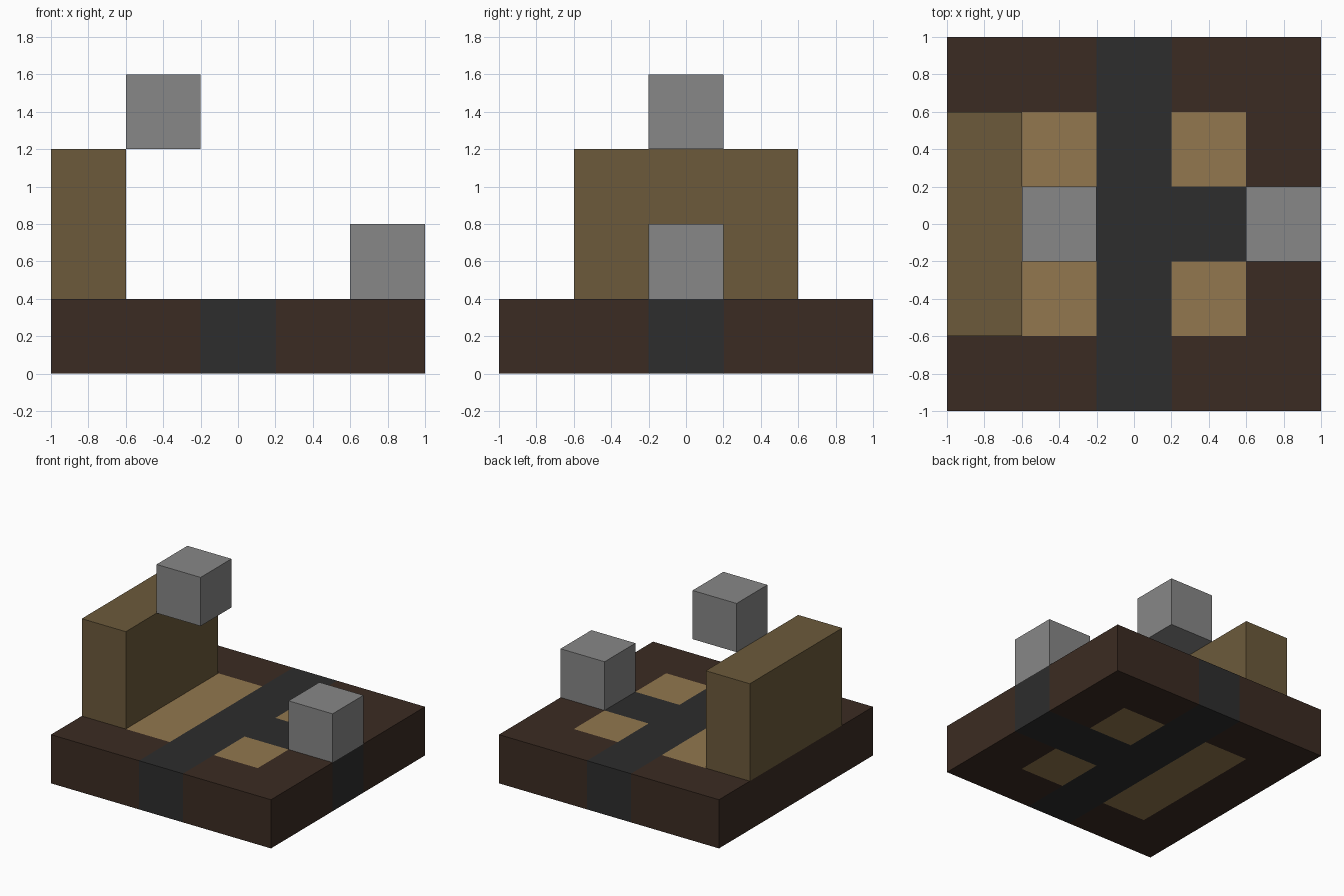
import bpy
import bmesh
from mathutils import Vector

default = bpy.data.objects.get("Cube")
if default:
    bpy.data.objects.remove(default, do_unlink=True)


def make_material(name, rgb):
    """Flat material from 8-bit display colour, stored as linear values."""
    def linear(c):
        c /= 255
        return c / 12.92 if c <= 0.04045 else ((c + 0.055) / 1.055) ** 2.4
    color = (*[linear(c) for c in rgb], 1)
    mat = bpy.data.materials.new(name)
    mat.use_nodes = True
    mat.diffuse_color = color
    mat.node_tree.nodes["Principled BSDF"].inputs["Base Color"].default_value = color
    return mat


dark_brown = make_material("dark brown", (59, 43, 34))
charcoal = make_material("charcoal", (45, 45, 45))
tan = make_material("tan", (146, 119, 78))
wood_brown = make_material("wood brown", (108, 90, 59))
grey = make_material("grey", (135, 135, 135))


def make_box(name, low, high, materials, cuts=(), rule=None):
    """Box between two corners, optionally cut into cells coloured by a rule."""
    low, high = Vector(low), Vector(high)
    bm = bmesh.new()
    bmesh.ops.create_cube(bm, size=1)
    bmesh.ops.scale(bm, vec=high - low, verts=bm.verts)
    bmesh.ops.translate(bm, vec=(low + high) / 2, verts=bm.verts)
    for axis in (Vector((1, 0, 0)), Vector((0, 1, 0))):
        for cut in cuts:
            bmesh.ops.bisect_plane(bm, geom=bm.verts[:] + bm.edges[:] + bm.faces[:],
                                   plane_co=axis * cut, plane_no=axis)
    if rule:
        for face in bm.faces:
            face.material_index = rule(face.calc_center_median())
    mesh = bpy.data.meshes.new(name)
    bm.to_mesh(mesh)
    bm.free()
    for mat in materials:
        mesh.materials.append(mat)
    obj = bpy.data.objects.new(name, mesh)
    bpy.context.collection.objects.link(obj)
    return obj


def floor_pattern(c):
    """T-shaped charcoal path with tan panels beside it, on dark brown."""
    x, y = abs(c.x), abs(c.y)
    if x < 0.2 or (c.x > 0 and y < 0.2):
        return 1
    if x < 0.6 and y < 0.6:
        return 2
    return 0


# Patterned base slab
make_box("base", (-1, -1, 0), (1, 1, 0.4), [dark_brown, charcoal, tan],
         cuts=(-0.6, -0.2, 0.2, 0.6), rule=floor_pattern)
# Upright wall on one edge
make_box("wall", (-1, -0.6, 0.4), (-0.6, 0.6, 1.2), [wood_brown])
# Two grey blocks: one floating by the wall top, one on the path's end
make_box("upper_block", (-0.6, -0.2, 1.2), (-0.2, 0.2, 1.6), [grey])
make_box("lower_block", (0.6, -0.2, 0.4), (1, 0.2, 0.8), [grey])
